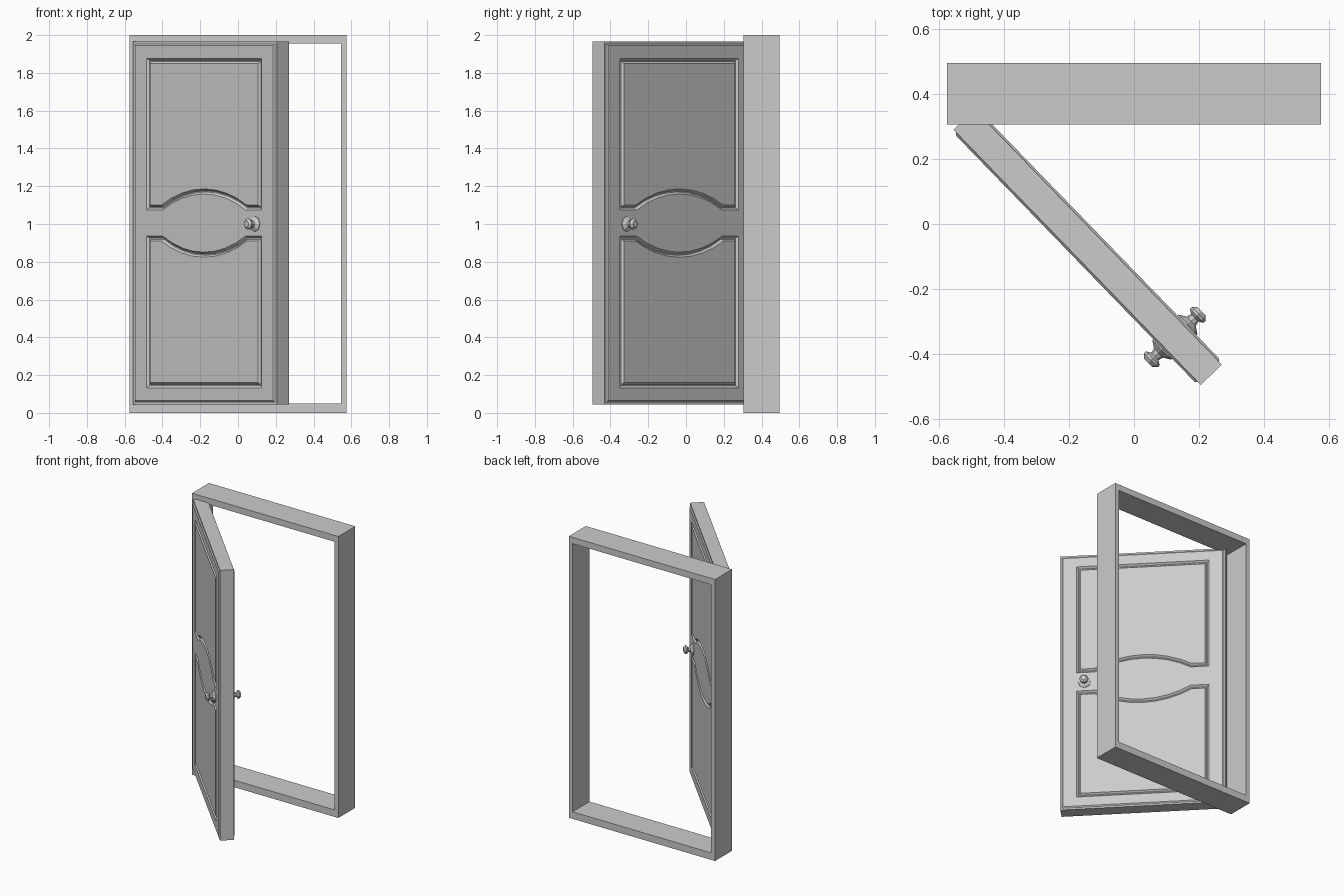
import bpy, bmesh, math
from mathutils import Vector

cube = bpy.data.objects.get("Cube")
if cube:
    bpy.data.objects.remove(cube, do_unlink=True)

grey = bpy.data.materials.new("plain grey")
grey.use_nodes = True
GREY = (0.6, 0.6, 0.6, 1)
grey.diffuse_color = GREY
grey.node_tree.nodes["Principled BSDF"].inputs["Base Color"].default_value = GREY


def add_object(name, bm):
    bmesh.ops.recalc_face_normals(bm, faces=bm.faces)
    mesh = bpy.data.meshes.new(name)
    bm.to_mesh(mesh)
    bm.free()
    mesh.materials.append(grey)
    obj = bpy.data.objects.new(name, mesh)
    bpy.context.collection.objects.link(obj)
    return obj


def inset(points, d):
    """Shrink a counter-clockwise outline by d with mitred corners."""
    result = []
    for i, p in enumerate(points):
        a = (p - points[i - 1]).normalized()
        b = (points[(i + 1) % len(points)] - p).normalized()
        na, nb = Vector((-a.y, a.x)), Vector((-b.y, b.x))
        result.append(p + (na + nb) * d / (1 + na.dot(nb)))
    return result


def rect(x0, x1, z0, z1):
    return [Vector(p) for p in ((x0, z0), (x1, z0), (x1, z1), (x0, z1))]


def loop(bm, points, y):
    return [bm.verts.new((p.x, y, p.y)) for p in points]


def bridge(bm, a, b):
    n = len(a)
    for i in range(n):
        j = (i + 1) % n
        bm.faces.new((a[i], a[j], b[j], b[i]))


def ring_edges(bm, verts):
    pairs = zip(verts, verts[1:] + verts[:1])
    return [bm.edges.get(p) or bm.edges.new(p) for p in pairs]


# Rectangular door frame
bm = bmesh.new()
outer = rect(-0.575, 0.575, 0, 2)
inner = rect(-0.545, 0.545, 0.05, 1.955)
loops = [loop(bm, pts, y) for pts, y in
         ((outer, 0.305), (outer, 0.495), (inner, 0.495), (inner, 0.305))]
for i in range(4):
    bridge(bm, loops[i - 1], loops[i])
add_object("door_frame", bm)

# Door leaf, built around its own centre
HALF_W, HALF_H, CORE, FACE = 0.546, 0.96, 0.045, 0.052
PANEL_W, PANEL_TOP, PANEL_LOW = 0.437, 0.872, 0.069
ARCH_W, ARCH_RISE, ARCH_STEPS = 0.315, 0.085, 8


def panel_outline(sign):
    """Panel with an arched edge next to the door's middle."""
    radius = (ARCH_W ** 2 + ARCH_RISE ** 2) / (2 * ARCH_RISE)
    sweep = math.asin(ARCH_W / radius)
    pts = [Vector((-PANEL_W, PANEL_LOW))]
    for i in range(ARCH_STEPS + 1):
        t = sweep * (2 * i / ARCH_STEPS - 1)
        pts.append(Vector((radius * math.sin(t),
                           PANEL_LOW + ARCH_RISE - radius * (1 - math.cos(t)))))
    pts += [Vector((PANEL_W, PANEL_LOW)), Vector((PANEL_W, PANEL_TOP)),
            Vector((-PANEL_W, PANEL_TOP))]
    if sign < 0:
        pts = [Vector((p.x, -p.y)) for p in reversed(pts)]
    return pts


bm = bmesh.new()
edge = rect(-HALF_W, HALF_W, -HALF_H, HALF_H)
rims = []
for side in (-1, 1):
    # Raised face with a bevelled border
    rim = loop(bm, edge, side * CORE)
    foot = loop(bm, inset(edge, 0.012), side * CORE)
    top = loop(bm, inset(edge, 0.02), side * FACE)
    bridge(bm, rim, foot)
    bridge(bm, foot, top)
    rims.append(rim)
    fill = ring_edges(bm, top)
    # Moulded groove around each panel
    for sign in (1, -1):
        outline = panel_outline(sign)
        steps = ((0, FACE), (0.011, FACE - 0.012), (0.017, FACE - 0.012), (0.027, FACE))
        rings = [loop(bm, inset(outline, d), side * y) for d, y in steps]
        for a, b in zip(rings, rings[1:]):
            bridge(bm, a, b)
        bm.faces.new(rings[-1])
        fill += ring_edges(bm, rings[0])
    bmesh.ops.triangle_fill(bm, edges=fill, use_beauty=True)
bridge(bm, *rims)
door = add_object("door_leaf", bm)
door.location = (-0.1425, -0.071, 1.005)
door.rotation_euler.z = math.radians(-45.9)

# Faceted knobs on both faces: (radius, distance from door centre)
PROFILE = ((0.042, 0.048), (0.042, 0.056), (0.02, 0.07), (0.016, 0.085),
           (0.03, 0.094), (0.03, 0.102), (0.018, 0.114))
SIDES = 8
for name, side in (("front_knob", -1), ("back_knob", 1)):
    bm = bmesh.new()
    rings = []
    for r, y in PROFILE:
        circle = [Vector((r * math.cos(math.tau * i / SIDES),
                          r * math.sin(math.tau * i / SIDES))) for i in range(SIDES)]
        rings.append(loop(bm, circle, side * y))
    for a, b in zip(rings, rings[1:]):
        bridge(bm, a, b)
    bm.faces.new(rings[0])
    bm.faces.new(rings[-1])
    knob = add_object(name, bm)
    knob.parent = door
    knob.location = (0.385, 0, -0.005)
